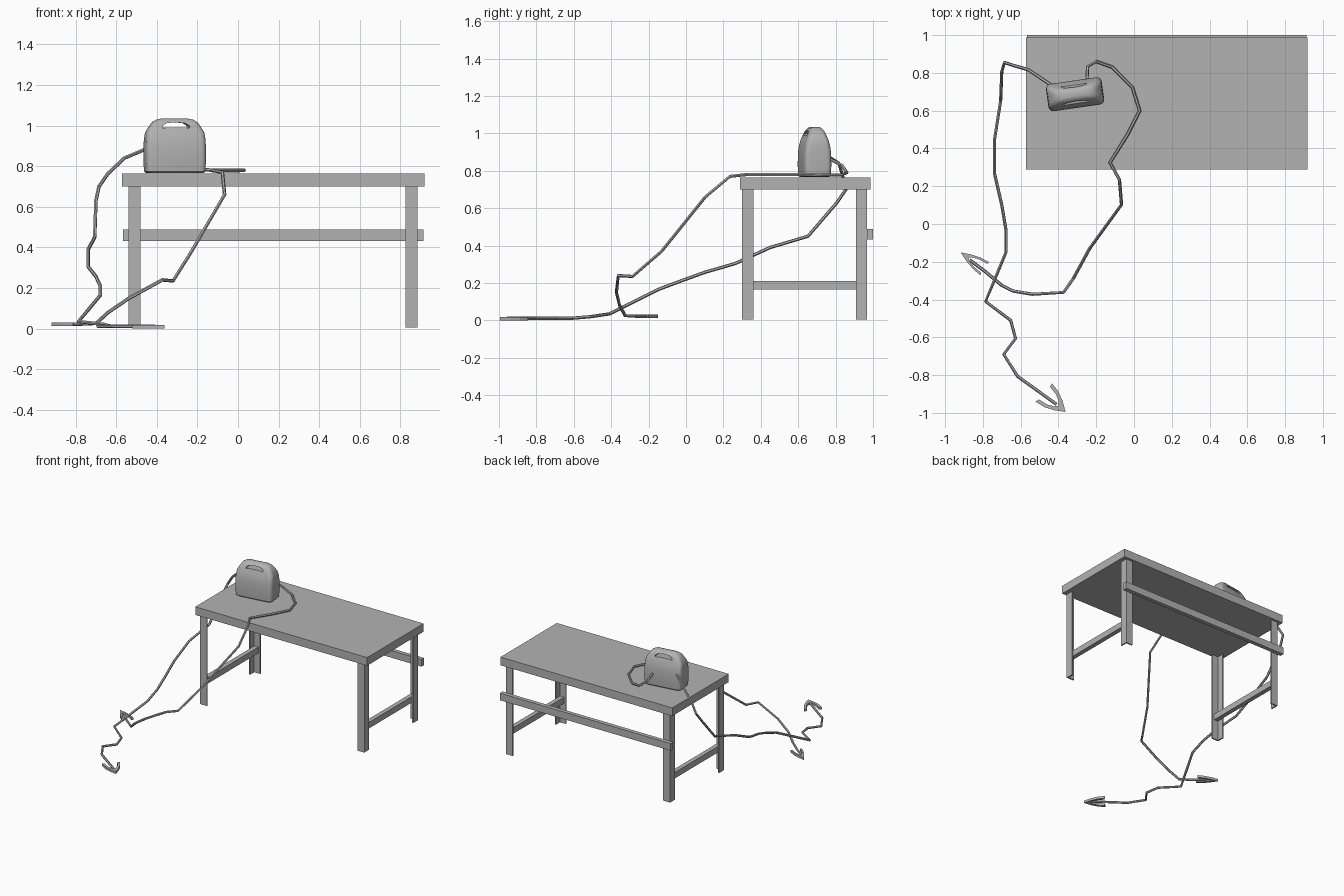
import bpy, bmesh, math
from mathutils import Vector, Matrix

old = bpy.data.objects.get("Cube")
if old:
    bpy.data.objects.remove(old, do_unlink=True)

GREY = (0.45, 0.45, 0.45, 1)
grey = bpy.data.materials.new("plain grey")
grey.use_nodes = True
grey.diffuse_color = GREY
grey.node_tree.nodes["Principled BSDF"].inputs["Base Color"].default_value = GREY


def make(name, bm):
    bmesh.ops.recalc_face_normals(bm, faces=bm.faces)
    mesh = bpy.data.meshes.new(name)
    bm.to_mesh(mesh)
    bm.free()
    mesh.materials.append(grey)
    obj = bpy.data.objects.new(name, mesh)
    bpy.context.collection.objects.link(obj)
    return obj


def select(obj):
    bpy.ops.object.select_all(action="DESELECT")
    obj.select_set(True)
    bpy.context.view_layer.objects.active = obj


def box(name, x, y, z):
    bm = bmesh.new()
    lo, hi = Vector((x[0], y[0], z[0])), Vector((x[1], y[1], z[1]))
    place = Matrix.Translation((lo + hi) / 2) @ Matrix.Diagonal((*(hi - lo), 1))
    bmesh.ops.create_cube(bm, size=1, matrix=place)
    return make(name, bm)


def prism(name, outline, depth):
    """Extrude a closed outline of 3D points along a depth vector."""
    bm = bmesh.new()
    face = bm.faces.new([bm.verts.new(p) for p in outline])
    top = bmesh.ops.extrude_face_region(bm, geom=[face])
    verts = [v for v in top["geom"] if isinstance(v, bmesh.types.BMVert)]
    bmesh.ops.translate(bm, verts=verts, vec=depth)
    return make(name, bm)


# Table: top, angle-section legs, side rails and back beam
LEFT, RIGHT, FRONT, BACK = 0.885, -0.54, 0.30, 0.968
LEG, WALL = 0.06, 0.01
box("table_top", (-0.572, 0.918), (0.288, 0.987), (0.70, 0.764))
box("back_beam", (-0.567, 0.913), (BACK, 1.0), (0.432, 0.488))
for side, cx, sx in (("left", LEFT, -1), ("right", RIGHT, 1)):
    for end, cy, sy in (("front", FRONT, 1), ("back", BACK, -1)):
        ell = [(0, 0), (LEG, 0), (LEG, WALL), (WALL, WALL), (WALL, LEG), (0, LEG)]
        prism(f"{end}_{side}_leg",
              [(cx + sx * a, cy + sy * b, 0.006) for a, b in ell], (0, 0, 0.695))
    xs = sorted((cx + sx * WALL, cx + sx * 0.045))
    box(f"{side}_side_rail", xs, (FRONT + WALL, BACK - WALL), (0.165, 0.212))


# Canister body: rounded rectangles lofted upwards
def ring(half_x, half_y, z, radius):
    r = min(radius, half_y * 0.95)
    pts = []
    for corner, (sx, sy) in enumerate(((1, 1), (-1, 1), (-1, -1), (1, -1))):
        for i in range(7):
            a = math.radians(90 * corner + 15 * i)
            pts.append((sx * (half_x - r) + r * math.cos(a),
                        sy * (half_y - r) + r * math.sin(a), z))
    return pts


levels = [(0.0, 0.138, 0.062), (0.008, 0.146, 0.070), (0.06, 0.149, 0.073),
          (0.13, 0.149, 0.072), (0.17, 0.147, 0.066), (0.20, 0.143, 0.058),
          (0.225, 0.129, 0.049), (0.25, 0.113, 0.038), (0.263, 0.093, 0.027),
          (0.269, 0.065, 0.014)]
bm = bmesh.new()
rings = [[bm.verts.new(p) for p in ring(hx, hy, z, 0.026)] for z, hx, hy in levels]
for low, high in zip(rings, rings[1:]):
    for i in range(len(low)):
        j = (i + 1) % len(low)
        bm.faces.new((low[i], low[j], high[j], high[i]))
bm.faces.new(rings[0][::-1])
bm.faces.new(rings[-1])
canister = make("canister", bm)

# Arched grip hole below the handle
arch = [(-0.068, 0.222), (-0.066, 0.234), (-0.045, 0.246), (0, 0.251),
        (0.045, 0.246), (0.066, 0.234), (0.068, 0.222), (0.035, 0.226), (-0.035, 0.226)]
cutter = prism("grip_cutter", [(x, -0.2, z) for x, z in arch], (0, 0.4, 0))
cutter.hide_render = True
cut = canister.modifiers.new("grip", "BOOLEAN")
cut.operation, cut.solver, cut.object = "DIFFERENCE", "EXACT", cutter
select(canister)
bpy.ops.object.modifier_apply(modifier=cut.name)
bpy.data.objects.remove(cutter, do_unlink=True)
bpy.ops.object.shade_smooth_by_angle(angle=math.radians(35))
canister.location = (-0.312, 0.687, 0.766)
canister.rotation_euler.z = math.radians(8.2)


# Hoses: thin tubes along angular paths
def hose(name, points):
    curve = bpy.data.curves.new(name, "CURVE")
    curve.dimensions = "3D"
    curve.bevel_depth, curve.bevel_resolution = 0.009, 1
    curve.use_fill_caps = True
    spline = curve.splines.new("POLY")
    spline.points.add(len(points) - 1)
    for p, co in zip(spline.points, points):
        p.co = (*co, 1)
    curve.materials.append(grey)
    obj = bpy.data.objects.new(name, curve)
    bpy.context.collection.objects.link(obj)
    select(obj)
    bpy.ops.object.convert(target="MESH")
    bpy.ops.object.shade_flat()


hose("long_hose", [
    (-.43, .73, .895), (-.56, .817, .84), (-.64, .84, .765), (-.685, .855, .7),
    (-.7, .807, .63), (-.706, .652, .45), (-.738, .45, .39), (-.738, .265, .305),
    (-.7, .1, .257), (-.678, -.03, .21), (-.678, -.15, .165), (-.74, -.3, .09),
    (-.786, -.41, .035), (-.653, -.51, .02), (-.627, -.606, .012),
    (-.69, -.69, .012), (-.616, -.807, .012), (-.5, -.89, .012), (-.41, -.955, .012)])
hose("table_hose", [
    (-.25, .75, .87), (-.246, .833, .83), (-.198, .86, .79), (-.114, .83, .777),
    (-.008, .722, .777), (.03, .6, .78), (-.034, .474, .78), (-.127, .325, .78),
    (-.077, .235, .77), (-.066, .103, .66), (-.235, -.13, .37), (-.32, -.286, .235),
    (-.373, -.362, .24), (-.537, -.372, .15), (-.64, -.355, .08),
    (-.7, -.325, .025), (-.79, -.25, .022), (-.87, -.19, .022)])


# Barbed heads at the hose ends
def barb(name, tip, tail, width, z):
    tip, tail = Vector(tip), Vector(tail)
    back = (tail - tip).normalized()
    side = Vector((-back.y, back.x))
    half = [(0.05, 0.5), (0.1, 0.85), (0.155, 1.0), (0.15, 0.68), (0.1, 0.55), (0.065, 0.28)]
    shape = [(0, 0)] + half + [(0.05, 0)] + [(a, -b) for a, b in reversed(half)]
    flat = [tip + back * a + side * (b * width) for a, b in shape]
    prism(name, [(p.x, p.y, z) for p in flat], (0, 0, 0.018))


barb("long_hose_barb", (-0.362, -0.995), (-0.478, -0.892), 0.065, 0)
barb("table_hose_barb", (-0.918, -0.15), (-0.788, -0.238), 0.042, 0.013)
